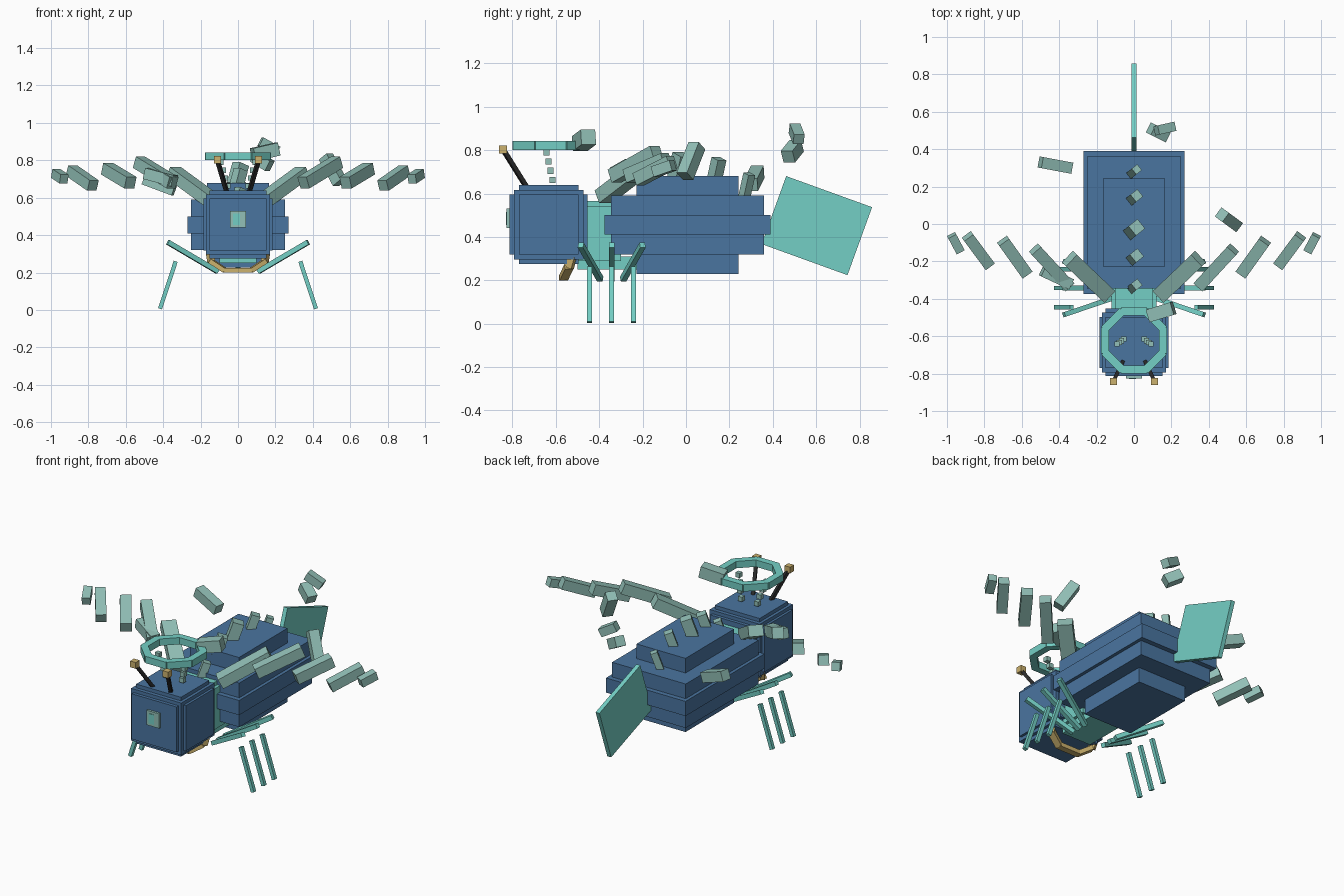
import bpy, math
from mathutils import Vector, Matrix

if "Cube" in bpy.data.objects:
    bpy.data.objects.remove(bpy.data.objects["Cube"], do_unlink=True)


def material(name, rgb):
    lin = [(c / 255 / 12.92) if c < 11 else ((c / 255 + 0.055) / 1.055) ** 2.4 for c in rgb]
    m = bpy.data.materials.new(name)
    m.use_nodes = True
    m.diffuse_color = (*lin, 1)
    m.node_tree.nodes["Principled BSDF"].inputs["Base Color"].default_value = (*lin, 1)
    return m


BLUE = material("body blue", (74, 117, 160))
TEAL = material("bright teal", (116, 207, 197))
PALE = material("pale feather green", (146, 192, 183))
GOLD = material("gold", (204, 178, 110))
DARK = material("dark grey", (42, 42, 42))


def block(name, mat, matrix, size):
    bpy.ops.mesh.primitive_cube_add(size=1)
    ob = bpy.context.object
    ob.name = name
    ob.data.materials.append(mat)
    ob.data.transform(matrix @ Matrix.Diagonal((*size, 1)))
    return ob


def box(name, mat, lo, hi):
    lo, hi = Vector(lo), Vector(hi)
    return block(name, mat, Matrix.Translation((lo + hi) / 2), hi - lo)


def bar(name, mat, a, b, width, height):
    """Square bar running from a to b."""
    a, b = Vector(a), Vector(b)
    d = (b - a).normalized()
    side = d.cross(Vector((0, 0, 1)))
    side = side.normalized() if side.length > 0.01 else Vector((1, 0, 0))
    up = side.cross(d)
    m = Matrix((side, d, up)).transposed().to_4x4()
    m.translation = (a + b) / 2
    return block(name, mat, m, (width, (b - a).length, height))


def pair(name, mat, a, b, width, height):
    for label, s in (("left", 1), ("right", -1)):
        bar(f"{label}_{name}", mat, (a[0] * s, *a[1:]), (b[0] * s, *b[1:]), width, height)


# Abdomen: three nested slabs
for name, x, y0, y1, z0, z1 in (("middle", .27, -.375, .39, .41, .5),
                                ("inner", .25, -.345, .36, .32, .59),
                                ("core", .166, -.228, .242, .228, .68)):
    box(f"abdomen_{name}", BLUE, (-x, y0, z0), (x, y1, z1))

# Head: stepped boxes that round off the corners
for i, (x, y, z) in enumerate(((.185, .137, .139), (.152, .18, .139),
                               (.152, .137, .182), (.17, .16, .16))):
    c = Vector((0, -.633, .457))
    box(f"head_{i + 1}", BLUE, c - Vector((x, y, z)), c + Vector((x, y, z)))
box("face_plate", PALE, (-.043, -.827, .44), (.043, -.8, .53))
box("face_plate_centre", TEAL, (-.028, -.83, .455), (.01, -.82, .515))

# Thorax
box("thorax", TEAL, (-.12, -.5, .29), (.12, -.3, .54))
box("thorax_top", TEAL, (-.1, -.5, .3), (.1, -.3, .565))
box("thorax_base", TEAL, (-.1, -.5, .25), (.1, -.2, .31))

# Antennae
pair("antenna", DARK, (.06, -.735, .63), (.107, -.835, .79), .02, .02)
for s in (1, -1):
    c = Vector((.11 * s, -.843, .803))
    h = Vector((.019, .019, .019))
    box("antenna_tip", GOLD, c - h, c + h)

# Halo: octagon of bars
for i in range(8):
    a = math.radians(45 * i)
    t = Vector((-math.sin(a), math.cos(a), 0)) * .07
    c = Vector((.155 * math.cos(a), -.623 + .155 * math.sin(a), .822))
    bar("halo_segment", TEAL, c - t, c + t, .042, .042)

# Small cubes rising from the head to the halo
for s in (1, -1):
    for i in range(4):
        c = Vector(((.055 + .012 * i) * s, -.615 - .009 * i, .663 + .042 * i))
        h = Vector((.014, .014, .014))
        box("rising_cube", PALE, c - h, c + h)

# Collar hanging under the chin
pair("collar_side", GOLD, (.152, -.525, .31), (.143, -.54, .258), .025, .04)
pair("collar_slope", GOLD, (.147, -.54, .262), (.068, -.565, .21), .04, .025)
bar("collar_front", GOLD, (-.075, -.565, .212), (.075, -.565, .212), .04, .025)

# Legs: raised upper part and detached lower part
for inner, outer, foot in ((-.395, -.485, -.445), (-.343, -.343, -.343), (-.29, -.2, -.242)):
    pair("upper_leg", TEAL, (.108, inner, .205), (.375, outer, .362), .026, .026)
    pair("lower_leg", TEAL, (.333, foot, .26), (.417, foot, .006), .022, .022)

# Tail fin
block("tail_fin", TEAL, Matrix.Translation((0, .603, .452)) @ Matrix.Rotation(
    math.radians(-19.9), 4, 'X'), (.026, .421, .333))

# Wings: five feather blocks each side
for a, b, w, h in (((.14, -.38, .585), (.345, -.185, .735), .085, .065),
                   ((.35, -.33, .68), (.53, -.135, .79), .065, .065),
                   ((.575, -.265, .68), (.7, -.09, .755), .065, .065),
                   ((.775, -.22, .665), (.89, -.065, .745), .06, .06),
                   ((.93, -.145, .7), (.975, -.06, .73), .048, .05)):
    pair("wing_feather", PALE, a, b, w, h)

# Loose feathers drifting around the body
for a, b, w in (((.08, -.49, .83), (.21, -.45, .86), .07),
                ((.09, .51, .82), (.17, .47, .77), .06),
                ((.12, .5, .9), (.21, .52, .85), .05),
                ((.47, .05, .82), (.545, -.005, .68), .06),
                ((-.5, .33, .7), (-.34, .3, .64), .06),
                ((-.49, -.25, .73), (-.34, -.32, .69), .06)):
    bar("loose_feather", PALE, a, b, w, w)

# Leaning posts along the back
for y, z, w in ((-.335, .6, .045), (-.18, .7, .055), (-.03, .73, .065),
                (.14, .71, .05), (.28, .64, .04)):
    bar("back_post", PALE, (-.015, y - .012, z - .06), (.015, y + .012, z + .05), w, w)
